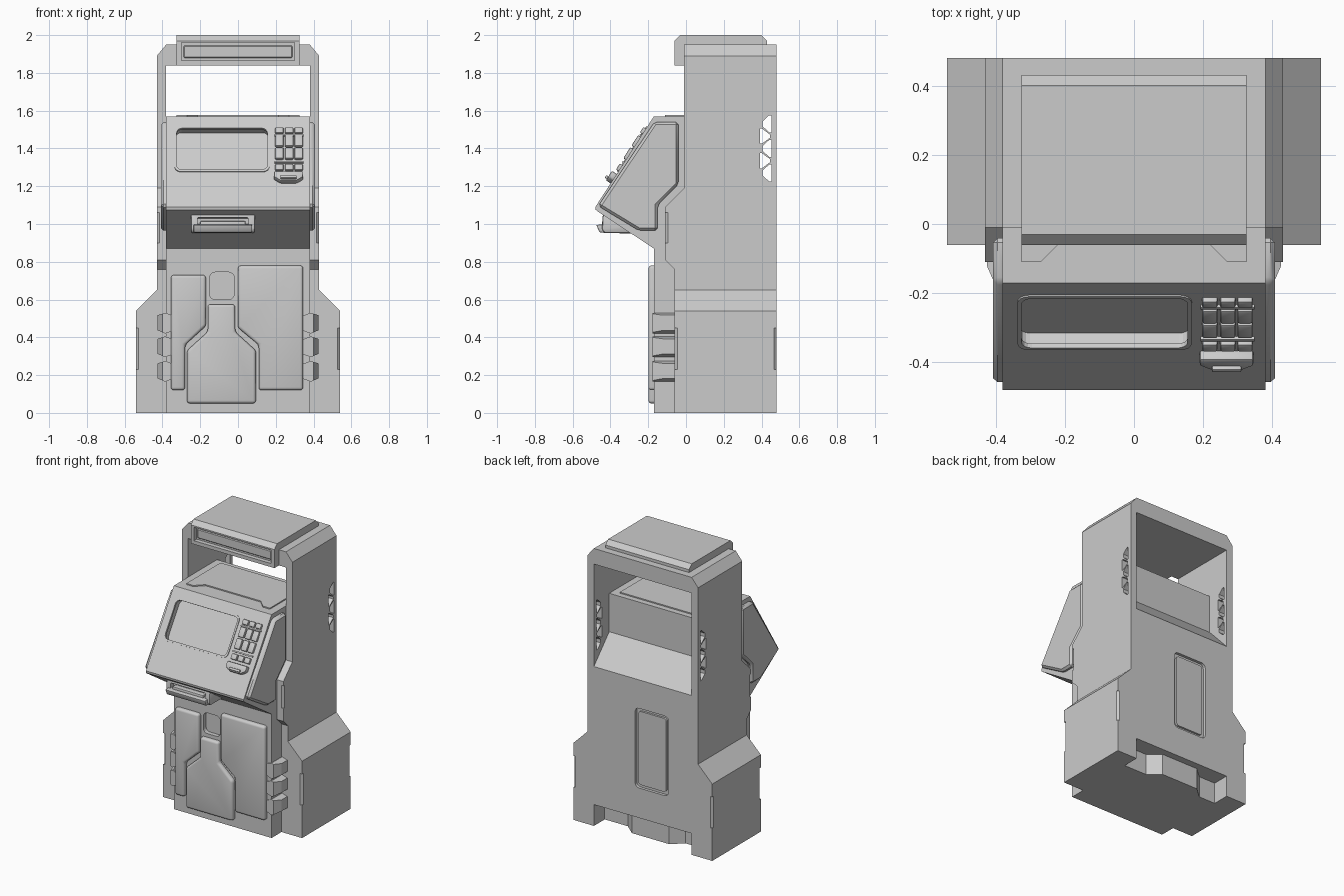
import bpy, bmesh, math
from mathutils import Vector

if "Cube" in bpy.data.objects:
    bpy.data.objects.remove(bpy.data.objects["Cube"])

# slanted console face: origin at its lower edge, v runs up the slope, n points out
S0 = Vector((0, -.48, 1.09))
SV = Vector((0, .31, .48)).normalized()
SN = Vector((0, -SV.z, SV.y))
MAPS = {
    'x': lambda p, q, a: Vector((a, p, q)),
    'y': lambda p, q, a: Vector((p, a, q)),
    'z': lambda p, q, a: Vector((p, q, a)),
    's': lambda p, q, a: S0 + Vector((p, 0, 0)) + SV * q + SN * a,
}

def prism(name, axis, pts, a, b, bevel=0, seg=2):
    """Extrude a 2D profile from a to b along the axis."""
    bm = bmesh.new()
    f = MAPS[axis]
    lo = [bm.verts.new(f(p, q, a)) for p, q in pts]
    hi = [bm.verts.new(f(p, q, b)) for p, q in pts]
    n = len(pts)
    bm.faces.new(lo)
    bm.faces.new(hi[::-1])
    for i in range(n):
        j = (i + 1) % n
        bm.faces.new((lo[i], hi[i], hi[j], lo[j]))
    bmesh.ops.recalc_face_normals(bm, faces=bm.faces)
    if bevel:
        bmesh.ops.bevel(bm, geom=bm.edges[:], offset=bevel, segments=seg,
                        profile=.5, affect='EDGES', clamp_overlap=True)
    me = bpy.data.meshes.new(name)
    bm.to_mesh(me)
    bm.free()
    ob = bpy.data.objects.new(name, me)
    bpy.context.collection.objects.link(ob)
    if bevel:
        smooth(ob)
    return ob

def smooth(ob):
    bpy.ops.object.select_all(action='DESELECT')
    ob.select_set(True)
    bpy.context.view_layer.objects.active = ob
    bpy.ops.object.shade_smooth_by_angle(angle=math.radians(35))

def rect(x0, x1, y0, y1, r=0, n=4):
    """Rectangle, optionally with rounded corners."""
    if not r:
        return [(x0, y0), (x1, y0), (x1, y1), (x0, y1)]
    out = []
    for cx, cy, s in ((x1 - r, y1 - r, 0), (x0 + r, y1 - r, 1), (x0 + r, y0 + r, 2), (x1 - r, y0 + r, 3)):
        for i in range(n + 1):
            t = (s + i / n) * math.pi / 2
            out.append((cx + r * math.cos(t), cy + r * math.sin(t)))
    return out

def cut(ob, cutter, op='DIFFERENCE'):
    """Boolean, baked into the mesh; the cutter is removed."""
    m = ob.modifiers.new('cut', 'BOOLEAN')
    m.operation, m.object, m.solver = op, cutter, 'EXACT'
    dg = bpy.context.evaluated_depsgraph_get()
    me = bpy.data.meshes.new_from_object(ob.evaluated_get(dg))
    ob.modifiers.clear()
    ob.data = me
    bpy.data.objects.remove(cutter)

def sv(z):
    return (z - 1.09) / SV.z

# cabinet frame: front outline crossed with side outline
half = [(.54, 0), (.54, .54), (.43, .65), (.43, 1.89), (.38, 1.95)]
frame = prism('cabinet_frame', 'y', half + [(-x, z) for x, z in half[::-1]], -.3, .48)
cut(frame, prism('c', 'x', [(-.01, 2.1), (-.01, 1.19), (-.11, 1.09), (-.11, .81), (-.06, .76),
                            (-.06, -.1), (.6, -.1), (.6, 2.1)], -.7, .7), 'INTERSECT')
# opening below the roof, with a sloped rear sill
cut(frame, prism('c', 'x', [(-.5, 1.84), (.6, 1.84), (.6, .993), (.31, 1.30), (.31, 1.57), (-.5, 1.57)], -.38, .38))
# staggered side vents
for i in range(5):
    z = 1.53 - .065 * i
    if i % 2 == 0:
        pts = [(.453, z + .045), (.44, z + .045), (.405, z + .012), (.405, z - .012), (.44, z - .045), (.453, z - .045)]
    else:
        pts = [(.392, z + .04), (.402, z + .04), (.445, z + .008), (.445, z - .008), (.402, z - .04), (.392, z - .04)]
    cut(frame, prism('c', 'x', pts, -.6, .6))
# shallow corner notches
for s in (-1, 1):
    for x, y, z0, z1 in ((.54, -.06, .23, .45), (.54, .48, .23, .45), (.43, -.11, .9, 1.06)):
        d = .014
        cut(frame, prism('c', 'z', [(s * x - d, y), (s * x, y - d), (s * x + d, y), (s * x, y + d)], z0, z1))
# rear foot cutout
cut(frame, prism('c', 'z', [(.38, .6), (.38, .36), (.2, .36), (.12, .43), (-.17, .43), (-.25, .36),
                            (-.38, .36), (-.38, .6)], -.1, .15))
# rear service hatch
cut(frame, prism('c', 'y', rect(-.20, .06, .36, .92, .03), .46, .6))
prism('rear_hatch', 'y', rect(-.178, .038, .382, .898, .02), .45, .474)

# roof cap with hanging front sign box
cap = prism('roof_cap', 'x', [(-.06, 1.84), (-.06, 1.97), (-.03, 2), (.4, 2), (.43, 1.97), (.43, 1.94),
                              (-.005, 1.94), (-.005, 1.84)], -.325, .325)
cut(cap, prism('c', 'y', rect(-.30, .30, 1.865, 1.96), -.2, -.03))
prism('sign_panel', 'y', rect(-.288, .288, 1.88, 1.945), -.042, -.02, .005, 1)

# console and front cabinet
con = prism('console', 'x', [(-.17, 0), (-.17, .87), (-.465, 1.065), (-.478, 1.075), (-.48, 1.09), (-.17, 1.57),
                             (-.01, 1.57), (-.01, 0)], -.38, .38)
cut(con, prism('c', 's', rect(-.33, .16, sv(1.28), sv(1.51), .03), -.05, .1))
cut(con, prism('c', 'y', rect(-.15, -.02, .60, .745, .03), -.3, -.14))
# raised rims round the screen and the finger recess
rim = prism('screen_rim', 's', rect(-.337, .167, sv(1.275), sv(1.515), .035), -.01, .005)
cut(rim, prism('c', 's', rect(-.325, .155, sv(1.285), sv(1.505), .03), -.1, .1))
# deck plate
prism('deck_plate', 'z', [(-.325, .27), (-.325, -.11), (-.27, -.11), (-.215, -.055), (.215, -.055),
                          (.27, -.11), (.325, -.11), (.325, .27)], 1.56, 1.578)

# keypad
for c, (x0, x1) in enumerate(((.197, .241), (.249, .293), (.299, .343))):
    for r, (z0, z1) in enumerate(((1.476, 1.505), (1.406, 1.462), (1.34, 1.398), (1.28, 1.312))):
        prism(f'key_{r}_{c}', 's', rect(x0, x1, sv(z0), sv(z1)), -.01, .016, .006)
for i, z in enumerate((1.325, 1.468)):
    prism(f'keypad_bar_{i}', 's', rect(.192, .348, sv(z - .004), sv(z + .004)), -.01, .01)
prism('card_slot', 's', [(.19, sv(1.265)), (.345, sv(1.265)), (.345, sv(1.235)), (.31, sv(1.215)),
                         (.225, sv(1.215)), (.19, sv(1.235))], -.01, .03, .007)
prism('card_slot_lip', 's', rect(.225, .31, sv(1.222), sv(1.236)), 0, .042, .004)

# tray under the console
tray = prism('tray', 'x', [(-.44, 1.055), (-.445, .97), (-.43, .952), (-.27, .95), (-.22, 1.0)], -.25, .09, .01)
cut(tray, prism('c', 'y', rect(-.215, .055, .985, 1.035, .01), -.6, -.41))
prism('tray_lip', 'x', [(-.42, 1.0), (-.475, .995), (-.458, .956), (-.42, .952)], -.235, .075, .006)
prism('tray_bar', 'y', rect(-.20, .04, .985, 1.015), -.445, -.40, .006)

# front door panels
doors = {
    'left_door': [(-.355, .12), (-.28, .12), (-.28, .36), (-.17, .46), (-.17, .73), (-.355, .73)],
    'right_door': [(.345, .12), (.345, .78), (0, .78), (0, .45), (.11, .36), (.11, .12)],
    'centre_door': [(-.27, .05), (.095, .05), (.095, .33), (-.015, .43), (-.015, .575), (-.16, .575),
                    (-.16, .43), (-.27, .33)],
}
for name, pts in doors.items():
    prism(name, 'y', pts, -.199, -.15, .016, 3)

# mirrored parts: console cheeks and side lugs
for s, side in ((-1, 'left'), (1, 'right')):
    prism(f'{side}_cheek', 'x', [(-.168, 1.54), (-.04, 1.54), (-.04, 1.21), (-.15, 1.10), (-.15, .965),
                                 (-.25, .965), (-.465, 1.095)], s * .36, s * .408, .014, 1)
    for i, z in enumerate((.475, .35, .22)):
        lug = prism(f'{side}_lug_{i}', 'y', [(s * .345, z + .04), (s * .385, z + .055), (s * .425, z + .042),
                    (s * .425, z - .038), (s * .385, z - .055), (s * .345, z - .04)], -.178, -.05)
        cut(lug, prism('c', 'z', [(s * .40, -.2), (s * .40, -.178), (s * .43, -.11), (s * .5, -.11), (s * .5, -.2)], 0, 1))
